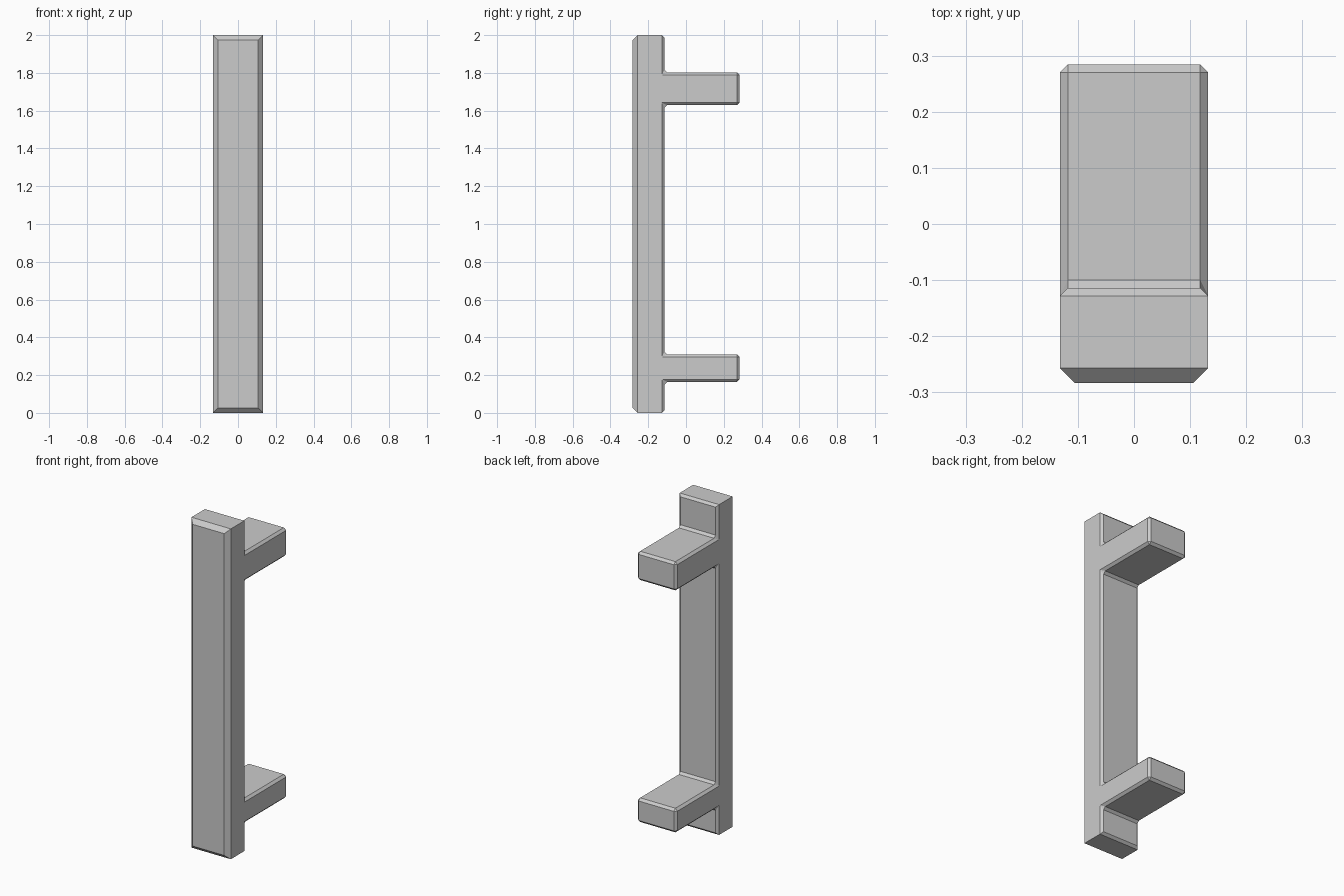
import bpy, bmesh

if "Cube" in bpy.data.objects:
    bpy.data.objects.remove(bpy.data.objects["Cube"])

HALF_W = 0.132
FRONT, BACK, TIP = -0.283, -0.114, 0.284

# side profile (y, z): flat grip bar with two mounting posts
profile = [(FRONT, 0), (BACK, 0)]
for low, high in ((0.164, 0.31), (1.629, 1.803)):
    profile += [(BACK, low), (TIP, low), (TIP, high), (BACK, high)]
profile += [(BACK, 2), (FRONT, 2)]

# extrude the profile across the width
bm = bmesh.new()
face = bm.faces.new([bm.verts.new((-HALF_W, y, z)) for y, z in profile])
ext = bmesh.ops.extrude_face_region(bm, geom=[face])
verts = [g for g in ext["geom"] if isinstance(g, bmesh.types.BMVert)]
bmesh.ops.translate(bm, verts=verts, vec=(2 * HALF_W, 0, 0))
bmesh.ops.recalc_face_normals(bm, faces=bm.faces[:])


def chamfer(test, width):
    edges = [e for e in bm.edges if all(test(v.co.y) for v in e.verts)]
    bmesh.ops.bevel(bm, geom=edges, offset=width, offset_type='OFFSET',
                    segments=1, profile=0.5, affect='EDGES')


# wide chamfer round the front, narrow one on the back, posts and inner corners
chamfer(lambda y: y < FRONT + 0.001, 0.026)
chamfer(lambda y: y > BACK - 0.001, 0.014)
bmesh.ops.recalc_face_normals(bm, faces=bm.faces[:])

mesh = bpy.data.meshes.new("pull_handle")
bm.to_mesh(mesh)
bm.free()
bpy.context.collection.objects.link(bpy.data.objects.new("pull_handle", mesh))
